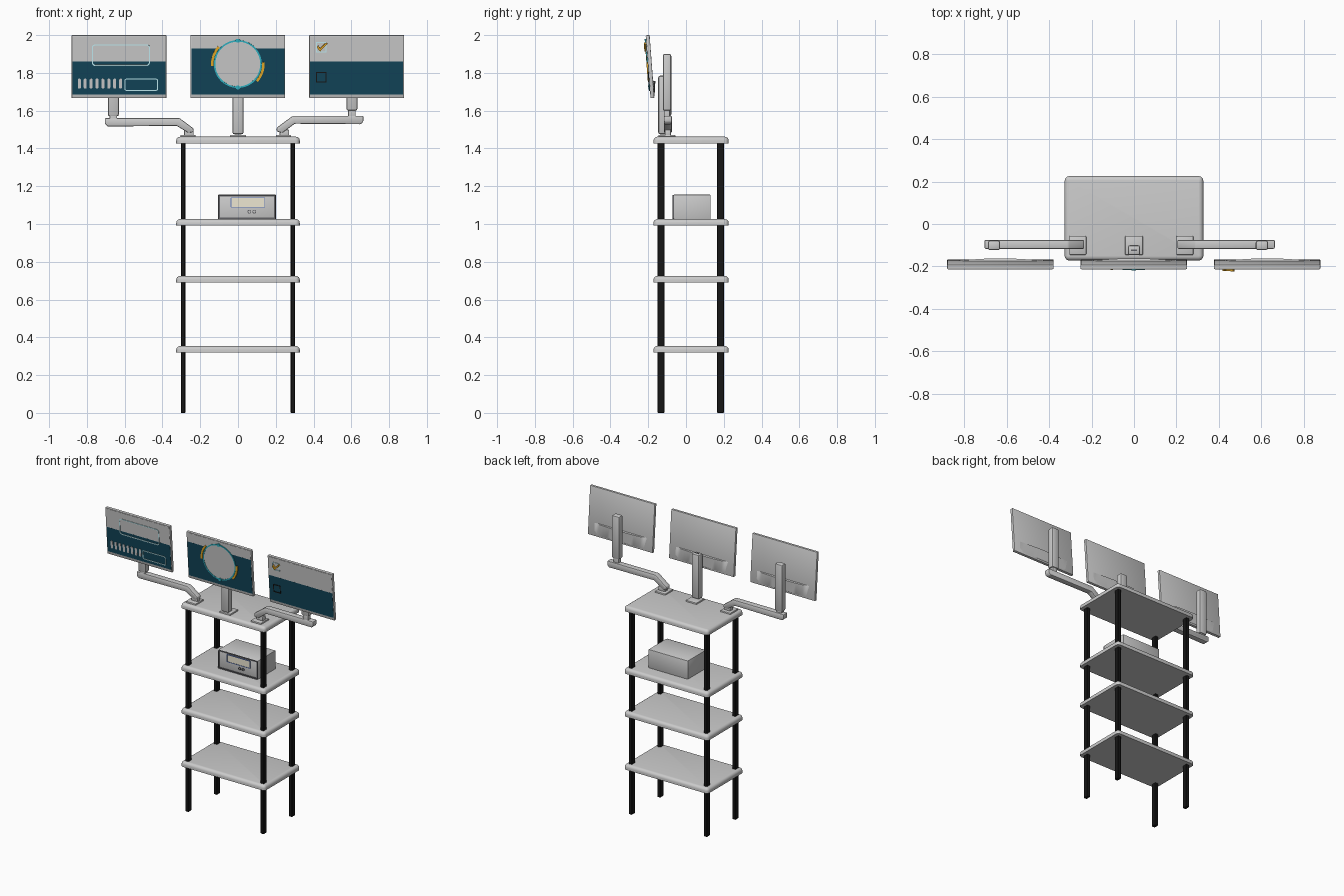
import bpy, bmesh
from math import sin, cos, pi, radians
from mathutils import Matrix, Vector

if "Cube" in bpy.data.objects:
    bpy.data.objects.remove(bpy.data.objects["Cube"])

IDENT = Matrix.Identity(4)


def mat(name, *rgb):
    m = bpy.data.materials.new(name)
    m.diffuse_color = (*rgb, 1)
    m.use_nodes = True
    m.node_tree.nodes["Principled BSDF"].inputs["Base Color"].default_value = m.diffuse_color
    return m


TEAL = mat("teal", 0.006, 0.06, 0.1)
PALE = mat("pale_cyan", 0.55, 0.85, 0.9)
CYAN = mat("cyan", 0.03, 0.45, 0.55)
ORANGE = mat("orange", 0.8, 0.4, 0.02)
BLACK = mat("black", 0.008, 0.008, 0.008)
DARK = mat("dark_grey", 0.12, 0.12, 0.13)
CREAM = mat("cream", 0.85, 0.8, 0.65)
BLUE = mat("blue", 0.12, 0.2, 0.5)


def finish(name, bm, material=None, m=IDENT):
    bmesh.ops.recalc_face_normals(bm, faces=bm.faces)
    bm.transform(m)
    me = bpy.data.meshes.new(name)
    bm.to_mesh(me)
    bm.free()
    ob = bpy.data.objects.new(name, me)
    bpy.context.collection.objects.link(ob)
    if material:
        me.materials.append(material)
    bpy.context.view_layer.objects.active = ob
    ob.select_set(True)
    bpy.ops.object.shade_smooth_by_angle(angle=radians(30))
    ob.select_set(False)
    return ob


def box(name, x, y, z, bevel=0, material=None, m=IDENT, seg=2):
    """Box from (min, max) ranges with optional bevel."""
    bm = bmesh.new()
    bmesh.ops.create_cube(bm, size=1)
    for v in bm.verts:
        v.co = [(a + b) / 2 + c * (b - a) for (a, b), c in zip((x, y, z), v.co)]
    if bevel:
        bmesh.ops.bevel(bm, geom=bm.edges[:], offset=bevel, segments=seg,
                        profile=0.5, affect='EDGES')
    return finish(name, bm, material, m)


def rounded(cx, cz, hw, hh, r, n=5):
    """Outline of a rounded rectangle in the xz plane."""
    pts = []
    for i, (sx, sz) in enumerate(((1, 1), (-1, 1), (-1, -1), (1, -1))):
        for k in range(n + 1):
            a = (i + k / n) * pi / 2
            pts.append((cx + sx * (hw - r) + r * cos(a), cz + sz * (hh - r) + r * sin(a)))
    return pts


def arc(cx, cz, r, a0, a1, n=16):
    return [(cx + r * cos(radians(a0 + (a1 - a0) * k / n)),
             cz + r * sin(radians(a0 + (a1 - a0) * k / n))) for k in range(n + 1)]


def plate(name, pts, y0, y1, material=None, m=IDENT, bevel=0):
    """Extrude an xz outline along y."""
    bm = bmesh.new()
    f = bm.faces.new([bm.verts.new((x, y0, z)) for x, z in pts])
    ex = bmesh.ops.extrude_face_region(bm, geom=[f])['geom']
    for v in ex:
        if isinstance(v, bmesh.types.BMVert):
            v.co.y = y1
    bmesh.ops.remove_doubles(bm, verts=bm.verts[:], dist=1e-6)
    if bevel:
        bmesh.ops.bevel(bm, geom=bm.edges[:], offset=bevel, segments=2,
                        profile=0.5, affect='EDGES')
    return finish(name, bm, material, m)


def frame(name, cx, cz, hw, hh, r, t, y0, y1, material, m=IDENT, n=5):
    """Thin rounded outline band standing between y0 and y1."""
    bm = bmesh.new()
    out, inn = rounded(cx, cz, hw, hh, r, n), rounded(cx, cz, hw - t, hh - t, max(r - t, 0.001), n)
    rings = [[bm.verts.new((x, y, z)) for x, z in p]
             for p, y in ((out, y0), (out, y1), (inn, y1), (inn, y0))]
    c = len(out)
    for a, b in zip(rings, rings[1:] + rings[:1]):
        for i in range(c):
            bm.faces.new((a[i], a[(i + 1) % c], b[(i + 1) % c], b[i]))
    return finish(name, bm, material, m)


# Shelves with rounded top rim
for i, top in enumerate((0.354, 0.725, 1.026, 1.462)):
    bm = bmesh.new()
    bmesh.ops.create_cube(bm, size=1)
    for v in bm.verts:
        v.co = (v.co.x * 0.654, 0.027 + v.co.y * 0.398, top - 0.0175 + v.co.z * 0.035)
    up = [e for e in bm.edges if abs(e.verts[0].co.z - e.verts[1].co.z) > 0.01]
    bmesh.ops.bevel(bm, geom=up, offset=0.022, segments=4, profile=0.5, affect='EDGES')
    rim = [e for e in bm.edges if all(v.co.z > top - 0.001 for v in e.verts)]
    bmesh.ops.bevel(bm, geom=rim, offset=0.02, segments=4, profile=0.5, affect='EDGES')
    finish(f"shelf_{i + 1}", bm)

# Legs
for sx in (-1, 1):
    for part, y in (("front", -0.132), ("back", 0.183)):
        box(f"{part}_leg", (sx * 0.291 - 0.012, sx * 0.291 + 0.012), (y - 0.018, y + 0.018),
            (0, 1.44), 0.003, BLACK, seg=1)

# Control unit on the upper shelf
box("unit_case", (-0.105, 0.2), (-0.065, 0.13), (1.025, 1.155), 0.003)
frame("unit_front_frame", 0.0475, 1.09, 0.152, 0.064, 0.006, 0.008, -0.071, -0.06, DARK)
box("unit_display", (-0.035, 0.14), (-0.069, -0.06), (1.09, 1.138), 0, CREAM)
frame("unit_display_rim", 0.0525, 1.114, 0.091, 0.027, 0.004, 0.004, -0.071, -0.06, BLUE)
for x in (0.06, 0.086):
    frame("unit_button", x, 1.065, 0.01, 0.01, 0.01, 0.004, -0.07, -0.06, DARK)

# Monitor panels, tilted with the top edge forward
ZC, T = 1.833, radians(4.3)


def place(cx):
    return Matrix.Translation((cx, -0.19, ZC)) @ Matrix.Rotation(T, 4, 'X')


monitors = {"left": (-0.63, 1.862), "centre": (-0.001, 1.93), "right": (0.628, 1.862)}
for side, (cx, edge) in monitors.items():
    m = place(cx)
    box(f"{side}_monitor", (-0.251, 0.251), (-0.01, 0.01), (-0.167, 0.167), 0.003, None, m)
    box(f"{side}_screen_lower", (-0.246, 0.246), (-0.0115, -0.008), (-0.147, edge - ZC), 0, TEAL, m)
    box(f"{side}_screen_upper", (-0.246, 0.246), (-0.0113, -0.008), (edge - ZC, 0.162), 0, None, m)
    # shallow curved bulge low on the back
    bm = bmesh.new()
    rows = []
    for z, d in ((-0.075, 0), (-0.079, 0.013), (-0.155, 0.003), (-0.158, 0)):
        rows.append([bm.verts.new((-0.21 + 0.42 * k / 16, 0.009 + d * (1 - (k / 8 - 1) ** 2), z))
                     for k in range(17)])
    for a, b in zip(rows, rows[1:]):
        for k in range(16):
            bm.faces.new((a[k], a[k + 1], b[k + 1], b[k]))
    finish(f"{side}_monitor_bulge", bm, None, m)

# Left screen graphics
m, F, B = place(-0.63), -0.0145, -0.01
frame("large_panel_outline", 0.01, 0.062, 0.154, 0.057, 0.018, 0.006, F, B, PALE, m)
frame("small_panel_outline", 0.118, -0.095, 0.089, 0.032, 0.01, 0.005, F, B, PALE, m)
for i in range(8):
    plate("level_bar", rounded(-0.21 + i * 0.0312, -0.089, 0.008, 0.027, 0.0075), F, B, None, m)

# Centre screen dial
m = place(-0.001)
plate("dial_face", rounded(0, 0.015, 0.12, 0.12, 0.1199, 12), -0.014, B, None, m)
frame("dial_ring", 0, 0.015, 0.127, 0.127, 0.1269, 0.008, -0.016, B, CYAN, m, 12)
for a0, a1 in ((138, 184), (-42, 4)):
    plate("dial_arc", arc(0, 0.015, 0.142, a0, a1) + arc(0, 0.015, 0.129, a1, a0), -0.018, B, ORANGE, m)
for s in (-1, 1):
    plate("dial_marker", rounded(0, 0.015 + s * 0.124, 0.011, 0.01, 0.008), -0.018, B, CYAN, m)

# Right screen check boxes and tick
m = place(0.628)
frame("checked_box", -0.187, 0.104, 0.028, 0.028, 0.003, 0.005, F, B, PALE, m)
frame("empty_box", -0.187, -0.056, 0.028, 0.028, 0.003, 0.005, F, B, BLACK, m)
plate("tick_mark", [(-0.211, 0.106), (-0.194, 0.082), (-0.155, 0.122), (-0.161, 0.13),
                    (-0.193, 0.099), (-0.204, 0.113)], -0.024, B, ORANGE, m)

# Centre stand
box("centre_post", (-0.029, 0.029), (-0.147, -0.1), (1.475, 1.785), 0.01)
box("centre_base", (-0.042, 0.042), (-0.146, -0.056), (1.455, 1.472), 0.005)
box("centre_post_slot", (-0.014, 0.014), (-0.128, -0.12), (1.78, 1.787), 0, DARK)

# Side arms: base, neck, cranked beam, pivot and post
arms = (("left", -0.265, -0.66, 1.538, 1.57,
         [(-0.705, 1.561), (-0.31, 1.561), (-0.235, 1.505), (-0.235, 1.488), (-0.262, 1.482),
          (-0.325, 1.52), (-0.69, 1.516), (-0.705, 1.53)]),
        ("right", 0.24, 0.603, 1.55, 1.6,
         [(0.664, 1.573), (0.29, 1.573), (0.205, 1.51), (0.205, 1.49), (0.235, 1.482),
          (0.3, 1.531), (0.65, 1.528), (0.664, 1.542)]))
for side, bx, px, beam_z, post_z, outline in arms:
    box(f"{side}_arm_base", (bx - 0.04, bx + 0.04), (-0.146, -0.056), (1.455, 1.472), 0.005)
    box(f"{side}_arm_neck", (bx - 0.02, bx + 0.03), (-0.112, -0.08), (1.465, 1.5), 0.004)
    plate(f"{side}_arm_beam", outline, -0.117, -0.075, None, bevel=0.006)
    box(f"{side}_arm_pivot", (px - 0.02, px + 0.02), (-0.115, -0.085), (beam_z, post_z + 0.02), 0.004)
    box(f"{side}_arm_post", (px - 0.029, px + 0.029), (-0.123, -0.078), (post_z, 1.9), 0.01)
